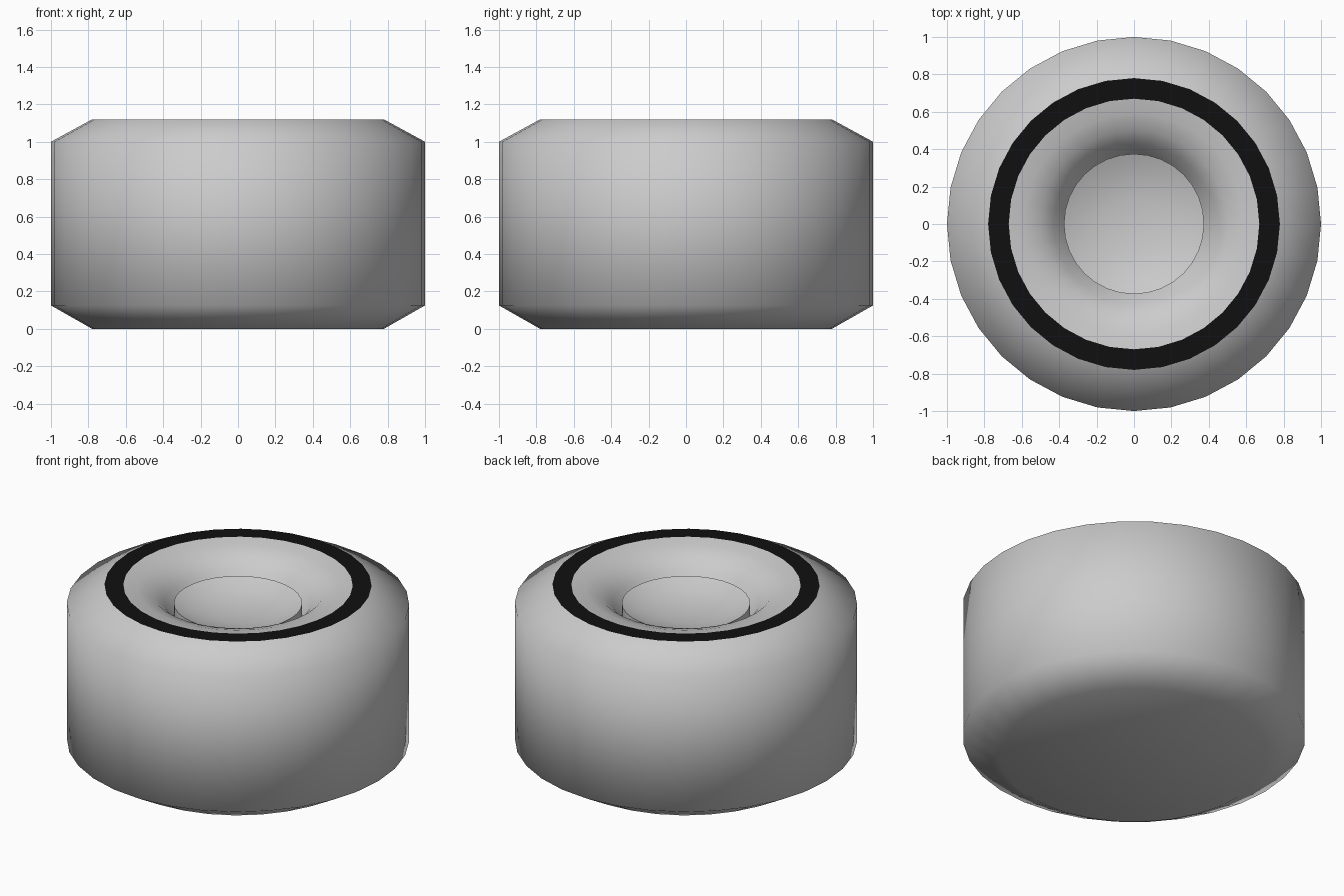
import bpy, bmesh, math

if "Cube" in bpy.data.objects:
    bpy.data.objects.remove(bpy.data.objects["Cube"])

SEGS = 32


def lathe(name, profile):
    """Spin an (r, z) profile about z, smooth shaded; r = 0 ends become poles."""
    bm = bmesh.new()
    rings = []
    for r, z in profile:
        if r == 0:
            rings.append([bm.verts.new((0, 0, z))] * SEGS)
        else:
            rings.append([bm.verts.new((r * math.cos(2 * math.pi * i / SEGS),
                                        r * math.sin(2 * math.pi * i / SEGS), z))
                          for i in range(SEGS)])
    for a, b in zip(rings, rings[1:]):
        for i in range(SEGS):
            j = (i + 1) % SEGS
            corners = list(dict.fromkeys((a[i], a[j], b[j], b[i])))
            bm.faces.new(corners).smooth = True
    mesh = bpy.data.meshes.new(name)
    bm.to_mesh(mesh)
    bm.free()
    obj = bpy.data.objects.new(name, mesh)
    bpy.context.collection.objects.link(obj)
    return obj


# Chamfered drum: flat underside, straight wall, sloped shoulder
lathe("body", [(0, 0), (0.78, 0), (1, 0.125), (1, 1.0), (0.78, 1.12)])

# Flat black band around the top
band = lathe("top_band", [(0.78, 1.12), (0.67, 1.12)])
black = bpy.data.materials.new("black")
black.diffuse_color = (0.005, 0.005, 0.005, 1)
black.use_nodes = True
black.node_tree.nodes["Principled BSDF"].inputs["Base Color"].default_value = black.diffuse_color
band.data.materials.append(black)

# Recess that steepens towards the centre
lathe("recess", [(0.67, 1.12), (0.59, 1.105), (0.50, 1.075),
                 (0.43, 1.01), (0.375, 0.93)])

# Dished centre button standing in the recess
lathe("button_wall", [(0.375, 0.93), (0.375, 1.005)])
lathe("button_dish", [(0.375, 1.005), (0.28, 0.965), (0.15, 0.94), (0, 0.93)])
